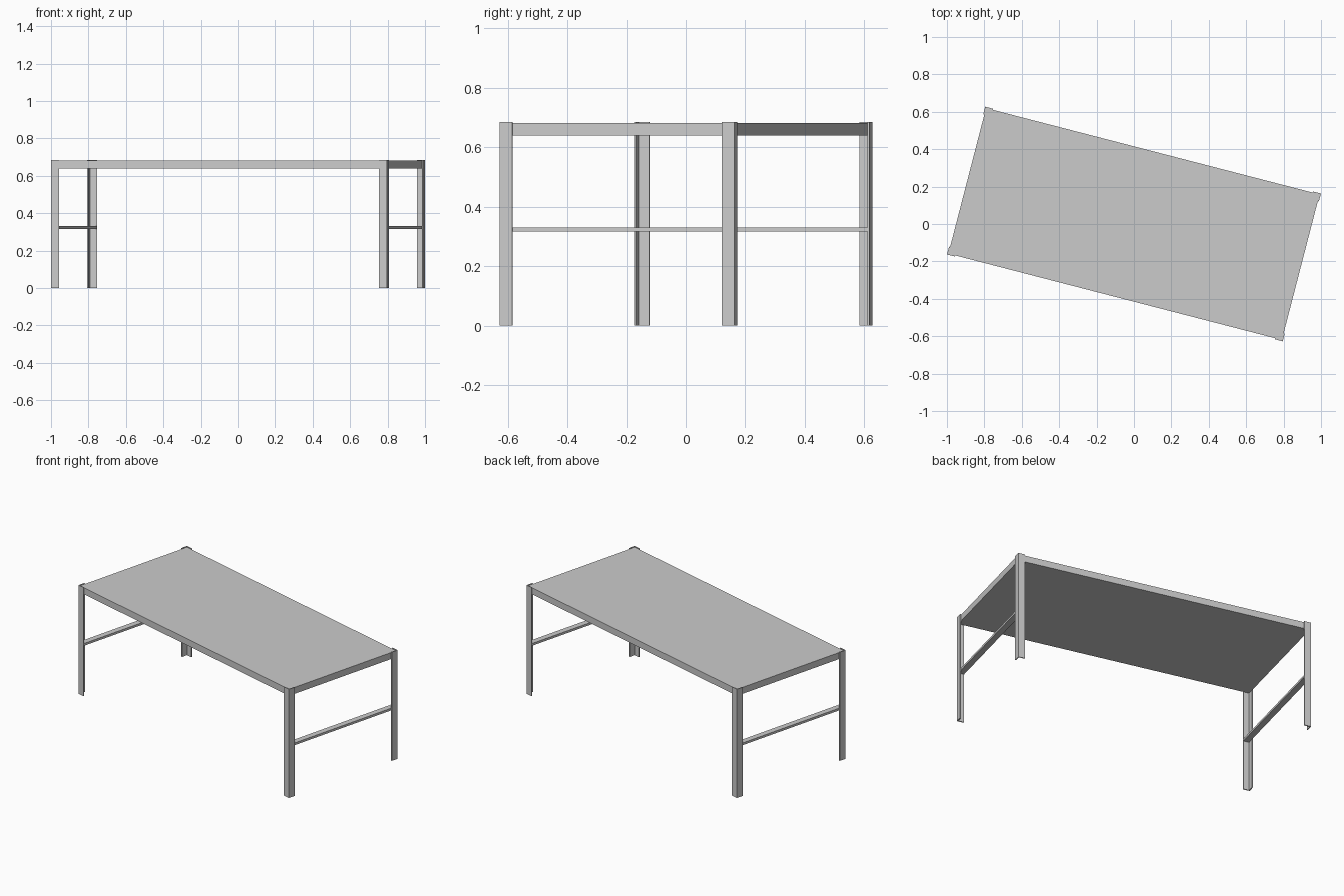
import bpy, bmesh, math
from mathutils import Matrix

if "Cube" in bpy.data.objects:
    bpy.data.objects.remove(bpy.data.objects["Cube"])

# Overall table dimensions, before it is turned in plan
L, W, H = 1.854, 0.816, 0.685
FLANGE, T = 0.043, 0.006
TURN = Matrix.Rotation(math.radians(-14.5), 4, 'Z')


def prism(name, outline, z0, z1):
    """Extrude a flat outline from z0 to z1."""
    bm = bmesh.new()
    face = bm.faces.new([bm.verts.new((x, y, z0)) for x, y in outline])
    new = bmesh.ops.extrude_face_region(bm, geom=[face])["geom"]
    top = [v for v in new if isinstance(v, bmesh.types.BMVert)]
    bmesh.ops.translate(bm, verts=top, vec=(0, 0, z1 - z0))
    bmesh.ops.recalc_face_normals(bm, faces=bm.faces[:])
    mesh = bpy.data.meshes.new(name)
    bm.to_mesh(mesh)
    bm.free()
    ob = bpy.data.objects.new(name, mesh)
    bpy.context.collection.objects.link(ob)
    ob.matrix_world = TURN
    return ob


def rect(x0, x1, y0, y1):
    return [(x0, y0), (x1, y0), (x1, y1), (x0, y1)]


# Solid top slab held inside the leg angles
hx, hy = L / 2, W / 2
prism("table_top", rect(-hx + T, hx - T, -hy + T, hy - T), 0.64, 0.681)

# Angle-section legs wrapping the corners
angle = [(0, 0), (FLANGE, 0), (FLANGE, T), (T, T), (T, FLANGE), (0, FLANGE)]
for sx, side in ((-1, "left"), (1, "right")):
    for sy, end in ((-1, "front"), (1, "back")):
        outline = [(sx * (hx - x), sy * (hy - y)) for x, y in angle]
        prism(f"{end}_{side}_leg", outline, 0, H)

    # Flat stretcher joining the legs on each short side
    xs = sorted((sx * (hx - T), sx * (hx - FLANGE)))
    prism(f"{side}_stretcher", rect(*xs, -hy + T, hy - T), 0.316, 0.33)
